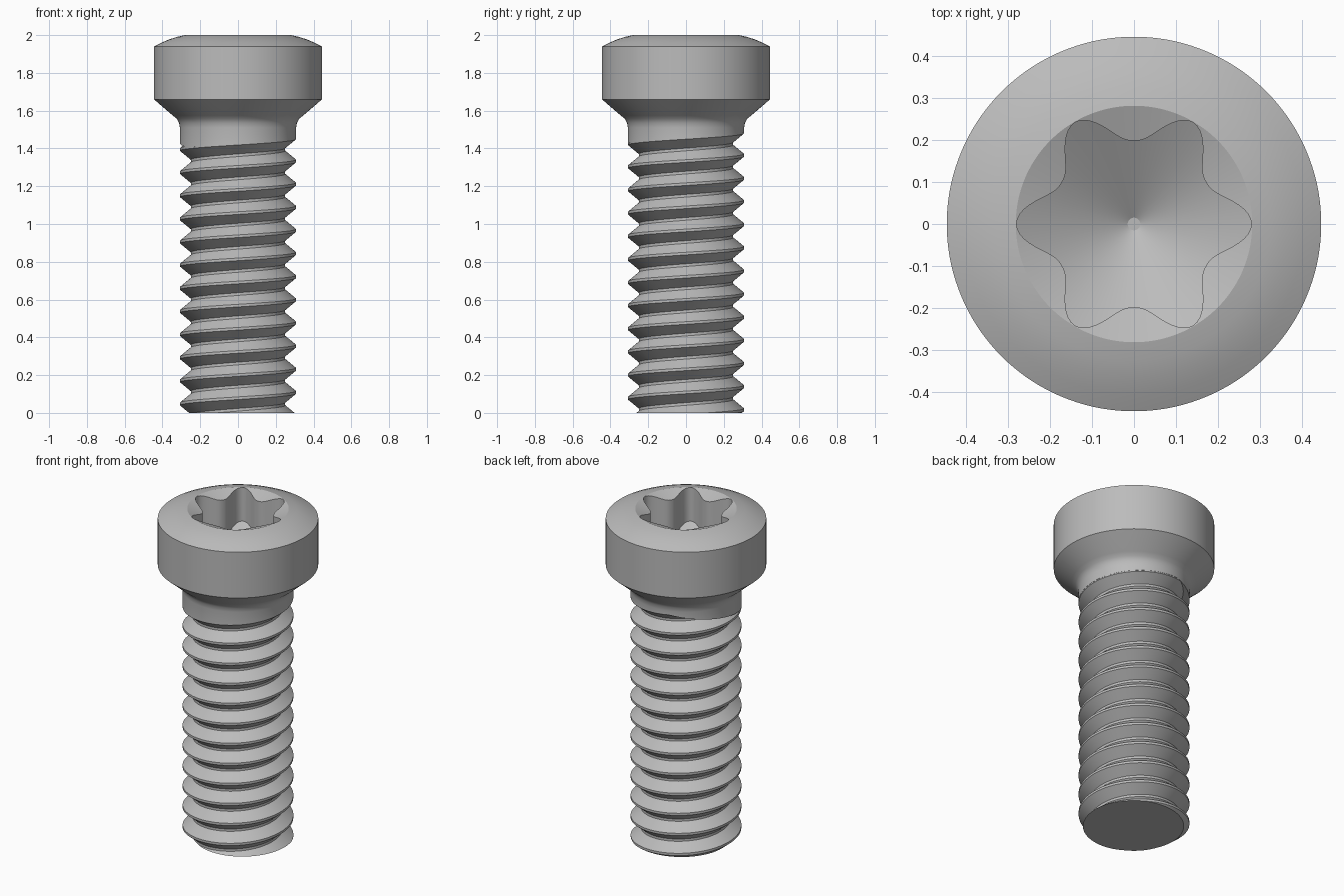
import bpy
import bmesh
from math import cos, sin, pi, radians

if "Cube" in bpy.data.objects:
    bpy.data.objects.remove(bpy.data.objects["Cube"], do_unlink=True)

steel = bpy.data.materials.new("brushed_grey_steel")
steel.use_nodes = True
STEEL = (0.5, 0.5, 0.5, 1)
steel.diffuse_color = STEEL
steel.node_tree.nodes["Principled BSDF"].inputs["Base Color"].default_value = STEEL

# Thread shared by the shank and the shoulder edge
SIDES = 144
PITCH, TURNS = 0.1225, 16
START = -0.014 - 3 * PITCH
CREST, ROOT = 0.307, 0.25


def finish(bm, name):
    """Turn a bmesh into a smooth object with sharp edges kept."""
    bmesh.ops.recalc_face_normals(bm, faces=bm.faces)
    mesh = bpy.data.meshes.new(name)
    bm.to_mesh(mesh)
    bm.free()
    mesh.materials.append(steel)
    obj = bpy.data.objects.new(name, mesh)
    bpy.context.collection.objects.link(obj)
    bpy.ops.object.select_all(action="DESELECT")
    obj.select_set(True)
    bpy.context.view_layer.objects.active = obj
    bpy.ops.object.shade_smooth_by_angle(angle=radians(28))
    return obj


# Head with shoulder and six-lobed drive recess, lofted ring by ring
RIM, TOP = 0.281, 2.0


def lobe(a):
    return 0.198 + 0.081 * ((1 + cos(6 * a)) / 2) ** 1.3


def circle(r, z):
    return lambda a: (r, z)


def runout(r):
    """Shoulder edge that follows the last crest, then closes the groove."""
    def ring(a):
        turn = (a / (2 * pi) + 5 / 12) % 1
        climb = min(turn, (1 - turn) * 2.3)
        return r, START + PITCH * (14 + 7 / 12 + climb)
    return ring


outer = [(0.308, 1.51), (0.312, 1.535), (0.324, 1.557),
         (0.345, 1.574), (0.445, 1.66), (0.445, 1.94), (0.405, 1.96),
         (0.365, 1.977), (0.325, 1.99), (RIM, TOP)]
FLOOR_SLOPE, TIP_R, TIP_Z = 0.6, 0.015, 1.635
rings = [runout(0.235), runout(0.308)]
rings += [circle(r, z) for r, z in outer]
rings += [
    lambda a: (lobe(a), TOP - 0.38 * (RIM - lobe(a))),           # countersink
    lambda a: (lobe(a), TIP_Z + FLOOR_SLOPE * (lobe(a) - TIP_R)),  # recess wall
    circle(TIP_R, TIP_Z),                                        # conical floor
]

bm = bmesh.new()
loops = []
for ring in rings:
    loop = []
    for k in range(SIDES):
        a = 2 * pi * k / SIDES
        r, z = ring(a)
        loop.append(bm.verts.new((r * cos(a), r * sin(a), z)))
    loops.append(loop)
for low, high in zip(loops, loops[1:]):
    for k in range(SIDES):
        n = (k + 1) % SIDES
        bm.faces.new((low[k], low[n], high[n], high[k]))
bm.faces.new(loops[0][::-1])
bm.faces.new(loops[-1])
finish(bm, "screw_head")

# Threaded shank: one helical strip, each turn welded to the next
section = [(-0.007, CREST), (0.007, CREST), (0.054, ROOT), (0.0685, ROOT)]

bm = bmesh.new()
strip = []
for s in range(SIDES * TURNS + 1):
    a = 2 * pi * s / SIDES
    rise = START + PITCH * s / SIDES
    strip.append([bm.verts.new((r * cos(a), r * sin(a), rise + dz))
                  for dz, r in section])
for s in range(SIDES * TURNS):
    for j in range(3):
        bm.faces.new((strip[s][j], strip[s + 1][j],
                      strip[s + 1][j + 1], strip[s][j + 1]))
    if s + 1 + SIDES < len(strip):
        bm.faces.new((strip[s][3], strip[s + 1][3],
                      strip[s + 1 + SIDES][0], strip[s + SIDES][0]))

# Flat cut end of the shank
cut = bmesh.ops.bisect_plane(
    bm, geom=bm.verts[:] + bm.edges[:] + bm.faces[:],
    plane_co=(0, 0, 0), plane_no=(0, 0, 1), clear_inner=True)
rim_edges = [e for e in cut["geom_cut"] if isinstance(e, bmesh.types.BMEdge)]
bmesh.ops.edgeloop_fill(bm, edges=rim_edges)
finish(bm, "threaded_shank")
